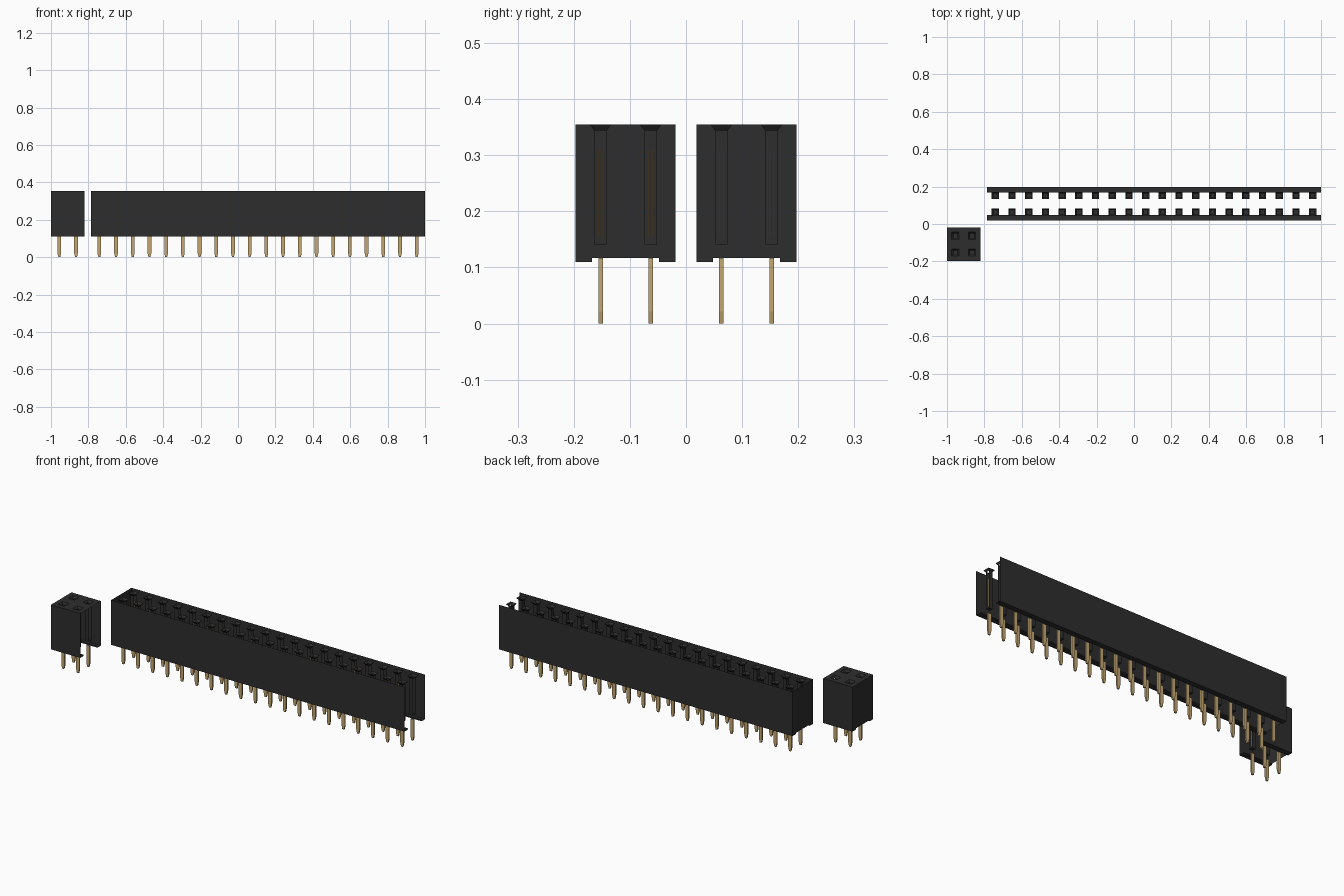
import bpy
import bmesh
from mathutils import Matrix, Vector

cube = bpy.data.objects.get("Cube")
if cube:
    bpy.data.objects.remove(cube, do_unlink=True)


def make_material(name, rgb, rough):
    m = bpy.data.materials.new(name)
    m.use_nodes = True
    m.diffuse_color = (*rgb, 1)
    bsdf = m.node_tree.nodes["Principled BSDF"]
    bsdf.inputs["Base Color"].default_value = (*rgb, 1)
    bsdf.inputs["Roughness"].default_value = rough
    return m


BLACK = make_material("black plastic", (0.027, 0.027, 0.027), 0.6)
GOLD = make_material("gold metal", (0.56, 0.39, 0.17), 0.4)

PITCH = 0.0893
Z_FOOT, Z_BASE, Z_TOP = 0.11, 0.117, 0.355
FOOT = 0.0295            # depth of the ledge under each long wall
FUNNEL, SOCKET = 0.0195, 0.011   # half widths


def finish(bm, name, mat):
    mesh = bpy.data.meshes.new(name)
    bm.to_mesh(mesh)
    bm.free()
    mesh.materials.append(mat)
    obj = bpy.data.objects.new(name, mesh)
    bpy.context.collection.objects.link(obj)
    return obj


def face(bm, points):
    return bm.faces.new([bm.verts.new(p) for p in points])


def strip(bm, profile, x0, x1):
    """Extrude an open (y, z) profile along x."""
    for (ya, za), (yb, zb) in zip(profile, profile[1:]):
        face(bm, [(x0, ya, za), (x1, ya, za), (x1, yb, zb), (x0, yb, zb)])


def box(bm, center, size):
    bmesh.ops.create_cube(bm, size=1, matrix=Matrix.Translation(Vector(center))
                          @ Matrix.Diagonal((*size, 1)))


def ring(x, y, z, h):
    return [(x + sx * h, y + sy * h, z) for sx, sy in ((1, -1), (1, 1), (-1, 1), (-1, -1))]


def connector(label, x0, y0, columns, lidded):
    x1, y1 = x0 + columns * PITCH, y0 + 2 * PITCH
    xs = [x0 + (i + 0.5) * PITCH for i in range(columns)]
    ys = [y0 + PITCH / 2, y0 + PITCH * 1.5]
    spots = [(x, y) for x in xs for y in ys]

    # Thin long walls with ledges, closed at the -x end only
    bm = bmesh.new()
    strip(bm, [(y0, Z_TOP), (y0, Z_FOOT), (y0 + FOOT, Z_FOOT), (y0 + FOOT, Z_BASE)], x0, x1)
    strip(bm, [(y1 - FOOT, Z_BASE), (y1 - FOOT, Z_FOOT), (y1, Z_FOOT), (y1, Z_TOP)], x0, x1)
    face(bm, [(x0, y, z) for y, z in (
        (y0, Z_TOP), (y1, Z_TOP), (y1, Z_FOOT), (y1 - FOOT, Z_FOOT),
        (y1 - FOOT, Z_BASE), (y0 + FOOT, Z_BASE), (y0 + FOOT, Z_FOOT), (y0, Z_FOOT))])
    bmesh.ops.remove_doubles(bm, verts=bm.verts, dist=1e-5)
    finish(bm, label + "_housing", BLACK)

    # Lid pierced by the socket mouths
    if lidded:
        bm = bmesh.new()
        gx = [x0] + [x + s * FUNNEL for x in xs for s in (-1, 1)] + [x1]
        gy = [y0] + [y + s * FUNNEL for y in ys for s in (-1, 1)] + [y1]
        for i in range(len(gx) - 1):
            for j in range(len(gy) - 1):
                if i % 2 and j % 2:
                    continue
                face(bm, [(gx[i], gy[j], Z_TOP), (gx[i + 1], gy[j], Z_TOP),
                          (gx[i + 1], gy[j + 1], Z_TOP), (gx[i], gy[j + 1], Z_TOP)])
        bmesh.ops.remove_doubles(bm, verts=bm.verts, dist=1e-5)
        finish(bm, label + "_lid", BLACK)

    # Socket tubes: funnel mouth, open +x side, closed floor
    bm = bmesh.new()
    for x, y in spots:
        top, neck, floor = (ring(x, y, z, h) for z, h in (
            (Z_TOP, FUNNEL), (0.344, SOCKET), (0.141, SOCKET)))
        for k in range(4):
            n = (k + 1) % 4
            face(bm, [top[k], neck[k], neck[n], top[n]])
            if k:
                face(bm, [neck[k], floor[k], floor[n], neck[n]])
        face(bm, floor)
    bmesh.ops.remove_doubles(bm, verts=bm.verts, dist=1e-5)
    finish(bm, label + "_sockets", BLACK)

    # Paired contact blades inside each socket
    bm = bmesh.new()
    for x, y in spots:
        for s in (-1, 1):
            box(bm, (x, y + s * 0.0035, 0.2325), (0.008, 0.002, 0.155))
    finish(bm, label + "_contacts", GOLD)

    # Flat pins with tips tapered in x
    bm = bmesh.new()
    for x, y in spots:
        outline = [(-0.01, Z_BASE), (-0.01, 0.022), (-0.005, 0),
                   (0.005, 0), (0.01, 0.022), (0.01, Z_BASE)]
        f = face(bm, [(x + dx, y - 0.004, z) for dx, z in outline])
        new = bmesh.ops.extrude_face_region(bm, geom=[f], use_keep_orig=True)["geom"]
        bmesh.ops.translate(bm, vec=(0, 0.008, 0),
                            verts=[v for v in new if isinstance(v, bmesh.types.BMVert)])
    bmesh.ops.recalc_face_normals(bm, faces=bm.faces)
    finish(bm, label + "_pins", GOLD)


connector("long_connector", -0.786, 0.0185, 20, False)
connector("short_connector", -1.0, -0.197, 2, True)
